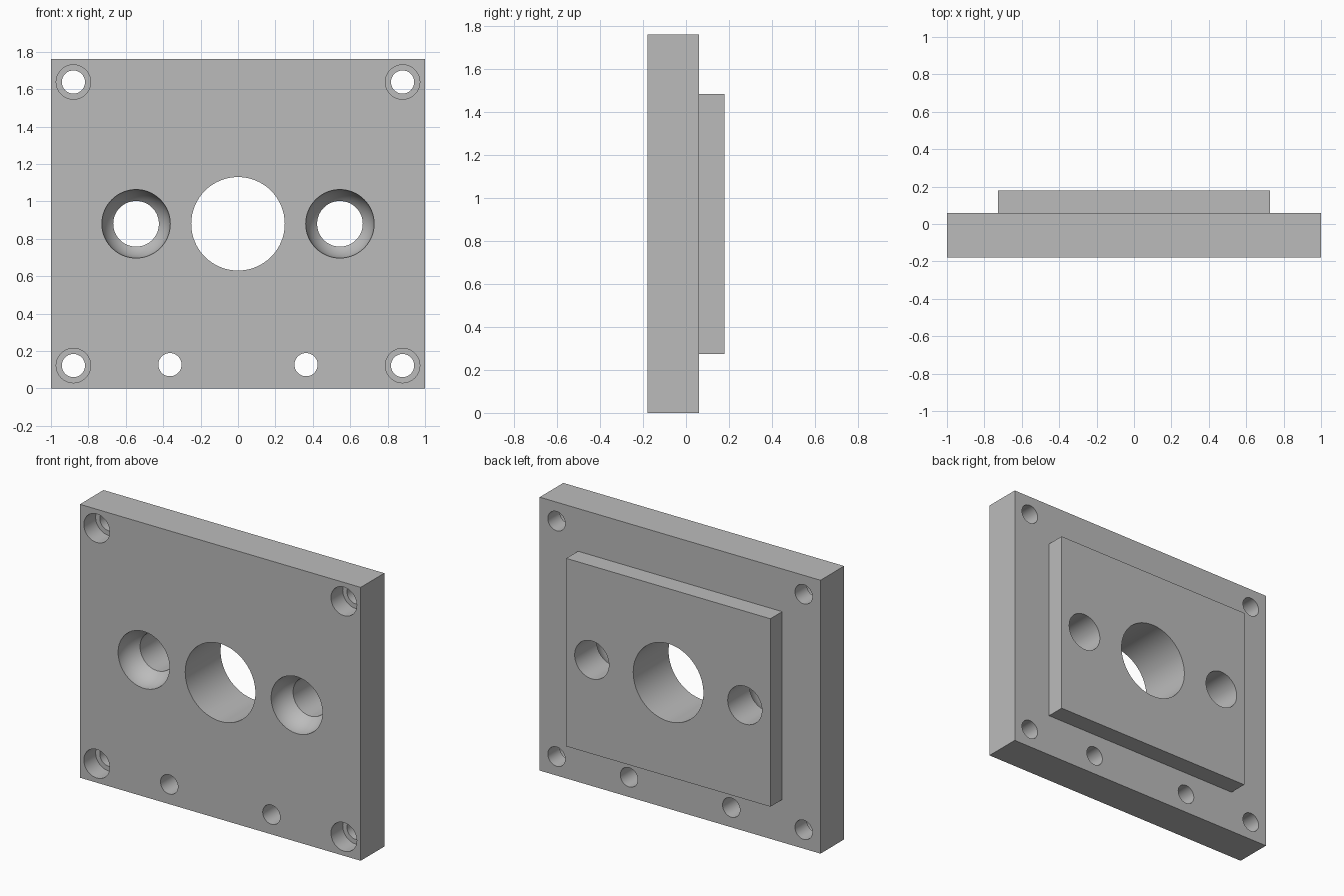
import bpy, bmesh, math

if "Cube" in bpy.data.objects:
    bpy.data.objects.remove(bpy.data.objects["Cube"], do_unlink=True)

FRONT, STEP, BACK = -0.18, 0.06, 0.18
HEIGHT = 1.76
MID = HEIGHT / 2
SEGMENTS = 64

grey = bpy.data.materials.new("light_grey_metal")
colour = (0.5, 0.5, 0.5, 1)
grey.diffuse_color = colour
grey.use_nodes = True
grey.node_tree.nodes["Principled BSDF"].inputs["Base Color"].default_value = colour


def new_object(name, bm):
    bmesh.ops.recalc_face_normals(bm, faces=bm.faces)
    mesh = bpy.data.meshes.new(name)
    bm.to_mesh(mesh)
    bm.free()
    mesh.materials.append(grey)
    obj = bpy.data.objects.new(name, mesh)
    bpy.context.collection.objects.link(obj)
    return obj


def block(name, width, y0, y1, z0, z1):
    bm = bmesh.new()
    bmesh.ops.create_cube(bm, size=1)
    bmesh.ops.scale(bm, vec=(width, y1 - y0, z1 - z0), verts=bm.verts)
    bmesh.ops.translate(bm, vec=(0, (y0 + y1) / 2, (z0 + z1) / 2), verts=bm.verts)
    return new_object(name, bm)


def bore(bm, x, z, profile):
    """Revolve (radius, y) pairs about a front-to-back axis, capped at both ends."""
    rings = []
    for radius, y in profile:
        angles = [math.tau * i / SEGMENTS for i in range(SEGMENTS)]
        rings.append([bm.verts.new((x + radius * math.cos(a), y, z + radius * math.sin(a)))
                      for a in angles])
    for a, b in zip(rings, rings[1:]):
        for i in range(SEGMENTS):
            j = (i + 1) % SEGMENTS
            bm.faces.new((a[i], a[j], b[j], b[i]))
    bm.faces.new(rings[0])
    bm.faces.new(rings[-1])


def combine(target, other, operation):
    mod = target.modifiers.new(operation.lower(), "BOOLEAN")
    mod.operation = operation
    mod.solver = "EXACT"
    mod.object = other
    bpy.context.view_layer.objects.active = target
    bpy.ops.object.modifier_apply(modifier=mod.name)
    bpy.data.objects.remove(other, do_unlink=True)


# Plate with the raised rectangular boss on its back
plate = block("mounting_plate", 2, FRONT, STEP, 0, HEIGHT)
boss = block("rear_boss", 1.454, 0, BACK, MID - 0.605, MID + 0.605)
combine(plate, boss, "UNION")

# Profiles of the holes, from beyond the front to beyond the back
start, end = FRONT - 0.05, BACK + 0.05
small = 0.062
centre_hole = [(0.25, start), (0.25, end)]
plain_hole = [(small, start), (small, end)]
counterbore = [(0.092, start), (0.092, -0.06), (small, -0.06), (small, end)]

# Spherical seat narrowing into a through hole
seat, throat = 0.183, 0.122
stop = math.acos(throat / seat)
spherical_seat = [(seat, start)]
for i in range(13):
    t = stop * i / 12
    spherical_seat.append((seat * math.cos(t), FRONT + seat * math.sin(t)))
spherical_seat.append((throat, end))

# All holes, mirrored left and right
bm = bmesh.new()
bore(bm, 0, MID, centre_hole)
for side in (-1, 1):
    bore(bm, side * 0.545, MID, spherical_seat)
    bore(bm, side * 0.364, 0.127, plain_hole)
    for z in (MID - 0.758, MID + 0.758):
        bore(bm, side * 0.88, z, counterbore)
holes = new_object("hole_cutter", bm)
holes.hide_render = True
combine(plate, holes, "DIFFERENCE")

# Smooth hole walls, sharp edges
bpy.ops.object.select_all(action="DESELECT")
plate.select_set(True)
bpy.context.view_layer.objects.active = plate
bpy.ops.object.shade_smooth_by_angle(angle=math.radians(25))
